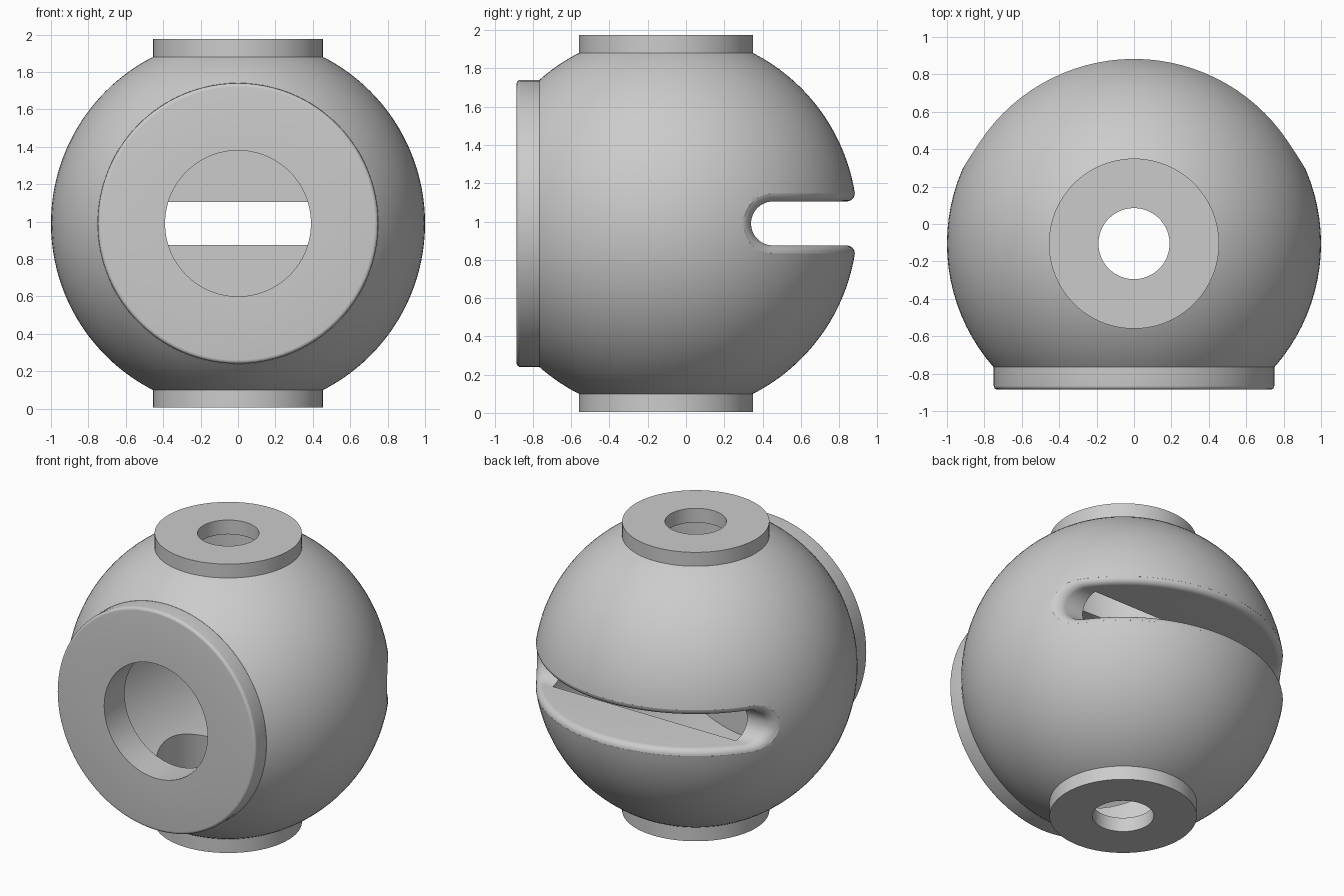
import bpy, bmesh, math
from mathutils import Matrix

cube = bpy.data.objects.get("Cube")
if cube:
    bpy.data.objects.remove(cube, do_unlink=True)

CENTRE = (0, -0.105, 0.99)
SLOT_HALF, SLOT_ARC_Y, FILLET = 0.115, 0.56, 0.05

grey = bpy.data.materials.new("plain grey")
grey.use_nodes = True
grey.diffuse_color = (0.6, 0.6, 0.6, 1)
grey.node_tree.nodes["Principled BSDF"].inputs["Base Color"].default_value = (0.6, 0.6, 0.6, 1)


def add_object(name, bm):
    bmesh.ops.recalc_face_normals(bm, faces=bm.faces)
    mesh = bpy.data.meshes.new(name)
    bm.to_mesh(mesh)
    bm.free()
    mesh.materials.append(grey)
    obj = bpy.data.objects.new(name, mesh)
    obj.location = CENTRE
    bpy.context.collection.objects.link(obj)
    return obj


def shade(obj):
    bpy.ops.object.select_all(action="DESELECT")
    obj.select_set(True)
    bpy.context.view_layer.objects.active = obj
    bpy.ops.object.shade_smooth_by_angle(angle=math.radians(30))


def revolve(name, profile, along_y=False, steps=96):
    """Closed (radius, height) profile turned about z, or about y."""
    bm = bmesh.new()
    rings = []
    for i in range(steps):
        a = 2 * math.pi * i / steps
        rings.append([bm.verts.new((r * math.cos(a), r * math.sin(a), h)) for r, h in profile])
    n = len(profile)
    for i in range(steps):
        p, q = rings[i], rings[(i + 1) % steps]
        for j in range(n):
            bm.faces.new((p[j], q[j], q[(j + 1) % n], p[(j + 1) % n]))
    if along_y:
        bm.transform(Matrix.Rotation(math.radians(-90), 4, "X"))
    return add_object(name, bm)


def cylinder(name, radius, low, high, along_y=False):
    bm = bmesh.new()
    bmesh.ops.create_cone(bm, cap_ends=True, segments=96, radius1=radius, radius2=radius,
                          depth=high - low, matrix=Matrix.Translation((0, 0, (low + high) / 2)))
    if along_y:
        bm.transform(Matrix.Rotation(math.radians(-90), 4, "X"))
    return add_object(name, bm)


def slot_cutter():
    """Straight slot with a round inner end, running across x."""
    bm = bmesh.new()
    angles = [math.pi / 2 + math.pi * i / 24 for i in range(25)]
    outline = [(SLOT_ARC_Y + SLOT_HALF * math.cos(a), SLOT_HALF * math.sin(a)) for a in angles]
    outline += [(1.5, -SLOT_HALF), (1.5, SLOT_HALF)]
    face = bm.faces.new([bm.verts.new((-1.5, y, z)) for y, z in outline])
    new = bmesh.ops.extrude_face_region(bm, geom=[face])["geom"]
    bmesh.ops.translate(bm, vec=(3, 0, 0), verts=[v for v in new if isinstance(v, bmesh.types.BMVert)])
    return add_object("slot_cutter", bm)


def slot_loop(radius, offset):
    """Slot outline, widened by offset, laid on a sphere: (upper, lower) point pairs."""
    half = SLOT_HALF + offset
    end = []
    for i in range(1, 12):
        t = math.pi / 2 * i / 12
        y, w = SLOT_ARC_Y - half * math.cos(t), half * math.sin(t)
        end.append((math.sqrt(radius ** 2 - y * y - w * w), y, w))
    rho = math.sqrt(radius ** 2 - half ** 2)
    limit = math.acos(SLOT_ARC_Y / rho)
    back = []
    for i in range(49):
        a = limit * (1 - i / 24)
        back.append((rho * math.sin(a), rho * math.cos(a), half))
    return end + back + [(-x, y, w) for x, y, w in reversed(end)]


def fillet_cutter():
    """Flared shell that rounds the outer edge of the slot."""
    levels = [(1 - FILLET - 0.03, -0.01), (1 - FILLET, -0.0005)]
    for i in range(1, 7):
        t = math.radians(80) * i / 6
        levels.append((1 - FILLET + FILLET * math.sin(t), FILLET * (1 - math.cos(t))))
    levels.append((1.04, FILLET + 0.02))
    bm = bmesh.new()
    rows = []
    for radius, offset in levels:
        pts = slot_loop(radius, offset)
        upper = [bm.verts.new(p) for p in pts]
        lower = [bm.verts.new((x, y, -w)) for x, y, w in pts]
        rows.append(upper + lower[::-1])
    n = len(rows[0])
    for a, b in zip(rows, rows[1:]):
        for i in range(n):
            j = (i + 1) % n
            bm.faces.new((a[i], a[j], b[j], b[i]))
    for row in (rows[0], rows[-1]):
        for i in range(n // 2 - 1):
            bm.faces.new((row[i], row[i + 1], row[n - 2 - i], row[n - 1 - i]))
    return add_object("fillet_cutter", bm)


def cut(obj, cutters):
    for cutter in cutters:
        mod = obj.modifiers.new(cutter.name, "BOOLEAN")
        mod.operation, mod.solver, mod.object = "DIFFERENCE", "EXACT", cutter
    graph = bpy.context.evaluated_depsgraph_get()
    mesh = bpy.data.meshes.new_from_object(obj.evaluated_get(graph))
    obj.modifiers.clear()
    obj.data = mesh
    for cutter in cutters:
        bpy.data.objects.remove(cutter, do_unlink=True)


# Hollow ball with a wide front cavity, a vertical bore and a rear slot
bm = bmesh.new()
bmesh.ops.create_uvsphere(bm, u_segments=96, v_segments=64, radius=1)
body = add_object("ball_body", bm)
cut(body, [
    cylinder("front_trim", 1.2, -1.5, -0.66, along_y=True),
    cylinder("front_cavity", 0.70, -1.4, 0.555, along_y=True),
    cylinder("vertical_bore", 0.45, -1.3, 1.3),
    slot_cutter(),
    fillet_cutter(),
])
shade(body)

# Front flange with a softened outer edge and a short sleeve inside the ball
edge = 0.02
rim = [(0.75 - edge + edge * math.sin(a), -0.78 + edge - edge * math.cos(a))
       for a in (math.radians(d) for d in range(0, 91, 18))]
flange = revolve("front_flange", [(0.39, -0.78)] + rim +
                 [(0.75, -0.66), (0.705, -0.655), (0.705, -0.56), (0.39, -0.56)], along_y=True)
shade(flange)

# Collar rings on top and bottom
for name, side in (("top_collar", 1), ("bottom_collar", -1)):
    collar = revolve(name, [(r, side * h) for r, h in
                            ((0.19, 0.888), (0.455, 0.888), (0.455, 0.985), (0.19, 0.985))])
    shade(collar)
